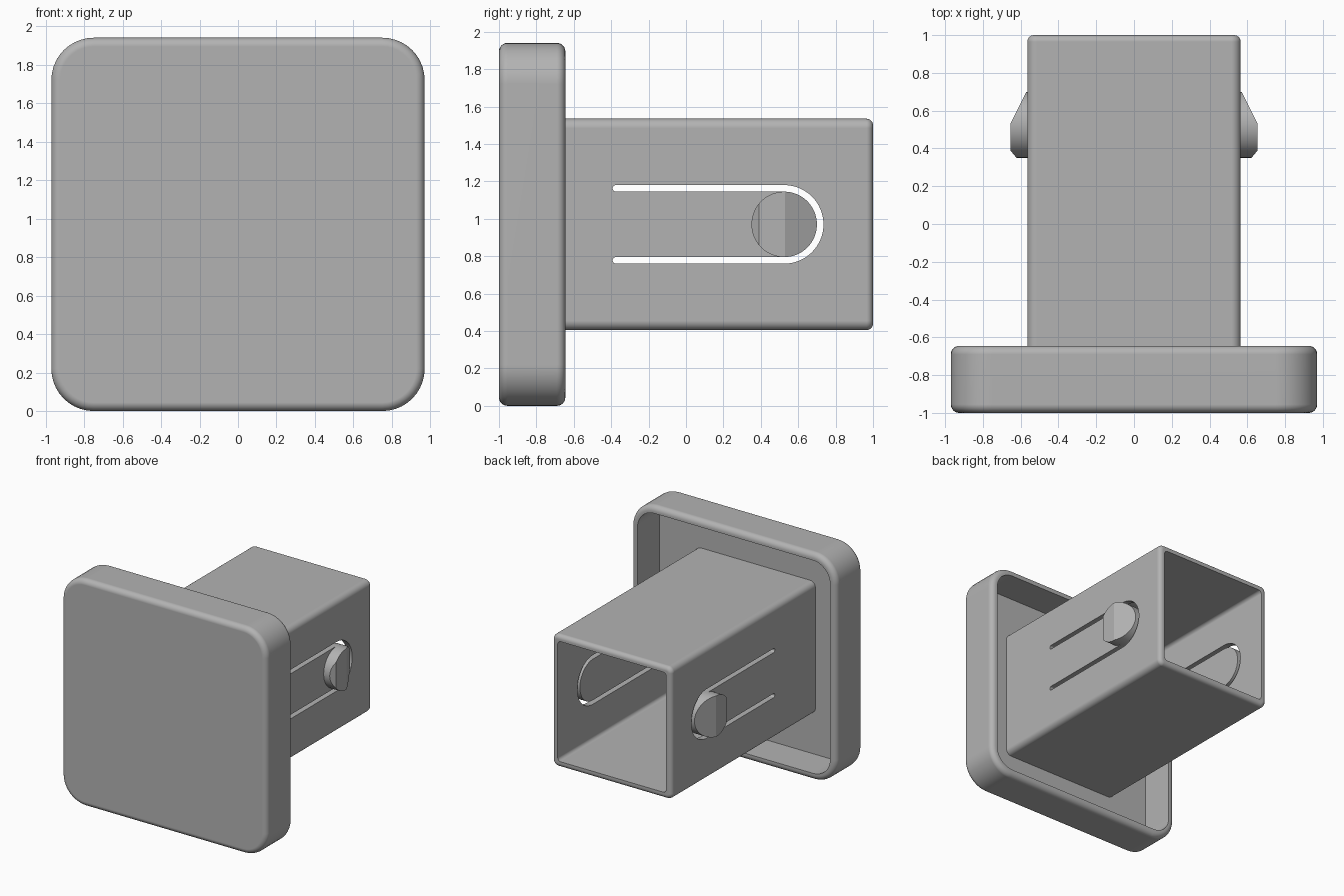
import bpy, bmesh
from math import pi, sin, cos
from mathutils import Vector

cube = bpy.data.objects.get("Cube")
if cube:
    bpy.data.objects.remove(cube, do_unlink=True)

MID = 0.97            # height of the centre axis
TAU = 2 * pi

grey = bpy.data.materials.new("plain grey")
grey.use_nodes = True
GREY = (0.45, 0.45, 0.45, 1)
grey.diffuse_color = GREY
grey.node_tree.nodes["Principled BSDF"].inputs["Base Color"].default_value = GREY


def make_object(name, bm):
    bmesh.ops.recalc_face_normals(bm, faces=bm.faces)
    mesh = bpy.data.meshes.new(name)
    bm.to_mesh(mesh)
    bm.free()
    mesh.materials.append(grey)
    obj = bpy.data.objects.new(name, mesh)
    bpy.context.collection.objects.link(obj)
    return obj


def activate(obj):
    bpy.ops.object.select_all(action='DESELECT')
    obj.select_set(True)
    bpy.context.view_layer.objects.active = obj


def smooth(obj):
    activate(obj)
    bpy.ops.object.shade_smooth_by_angle(angle=pi / 6)
    mod = obj.modifiers.new("even shading", 'WEIGHTED_NORMAL')
    mod.keep_sharp = True


def ring(bm, y, half, radius, steps=10):
    """Rounded square of vertices at depth y."""
    verts = []
    for corner in range(4):
        start = corner * pi / 2
        cx = (half - radius) * (1 if corner in (0, 3) else -1)
        cz = (half - radius) * (1 if corner in (0, 1) else -1)
        for i in range(steps + 1):
            a = start + i / steps * pi / 2
            verts.append(bm.verts.new((cx + radius * cos(a), y, MID + cz + radius * sin(a))))
    return verts


def bridge(bm, a, b):
    for i in range(len(a)):
        j = (i + 1) % len(a)
        bm.faces.new((a[i], a[j], b[j], b[i]))


def loft(bm, sections):
    rings = [ring(bm, *s) for s in sections]
    for a, b in zip(rings, rings[1:]):
        bridge(bm, a, b)
    return rings


def rounded_edge(y, half, radius, r, direction, steps=6):
    """Sections for a rounded outer edge ending at depth y (-1 front, 1 back)."""
    out = []
    for i in range(steps + 1):
        a = i / steps * pi / 2
        inset = r * (1 - cos(a))
        out.append((y - direction * r * (1 - sin(a)), half - inset, radius - inset))
    return out


# Hollow cover plate, open at the back
bm = bmesh.new()
sections = rounded_edge(-1, 0.97, 0.22, 0.045, -1)[::-1]
sections += rounded_edge(-0.645, 0.97, 0.22, 0.045, 1)
sections += [(-0.645, 0.91, 0.16), (-0.94, 0.91, 0.16)]
rings = loft(bm, sections)
bm.faces.new(rings[0])
bm.faces.new(rings[-1])
smooth(make_object("cover_plate", bm))

# Square tube with a rounded open end
bm = bmesh.new()
sections = [(-0.95, 0.565, 0.05)] + rounded_edge(1, 0.565, 0.05, 0.035, 1)
sections += [(1, 0.513, 0.03), (-0.95, 0.513, 0.03)]
rings = loft(bm, sections)
bridge(bm, rings[-1], rings[0])
tube = make_object("square_tube", bm)

# U-shaped slot that frees a spring tongue in both side walls
SLOT_Y, SLOT_END, R_OUT, R_IN = 0.525, -0.375, 0.21, 0.175
r_mid, r_end = (R_OUT + R_IN) / 2, (R_OUT - R_IN) / 2


def arc(cy, cz, r, a0, a1, n):
    return [(cy + r * cos(a0 + (a1 - a0) * i / n), cz + r * sin(a0 + (a1 - a0) * i / n))
            for i in range(n + 1)]


outline = arc(SLOT_Y, MID, R_OUT, -pi / 2, pi / 2, 32)
outline += arc(SLOT_END, MID + r_mid, r_end, pi / 2, 3 * pi / 2, 8)
outline += arc(SLOT_Y, MID, R_IN, pi / 2, -pi / 2, 32)
outline += arc(SLOT_END, MID - r_mid, r_end, pi / 2, 3 * pi / 2, 8)
bm = bmesh.new()
face = bm.faces.new([bm.verts.new((-0.8, y, z)) for y, z in outline])
grown = bmesh.ops.extrude_face_region(bm, geom=[face])["geom"]
bmesh.ops.translate(bm, vec=(1.6, 0, 0),
                    verts=[v for v in grown if isinstance(v, bmesh.types.BMVert)])
cutter = make_object("slot_cutter", bm)
cutter.hide_render = True

activate(tube)
cut = tube.modifiers.new("slots", 'BOOLEAN')
cut.operation = 'DIFFERENCE'
cut.solver = 'EXACT'
cut.object = cutter
bpy.ops.object.modifier_apply(modifier=cut.name)
bpy.data.objects.remove(cutter, do_unlink=True)
smooth(tube)

# Round catch buttons with a sloped leading side
bm = bmesh.new()
rim = [[bm.verts.new((x, SLOT_Y + R_IN * cos(TAU * i / 64), MID + R_IN * sin(TAU * i / 64)))
        for i in range(64)] for x in (0.53, 0.655)]
bridge(bm, *rim)
for loop in rim:
    bm.faces.new(loop)
for point, normal in (((0.655, 0.53, MID), (2, 1, 0)), ((0.655, 0.39, MID), (1.2, -1, 0))):
    geom = bm.verts[:] + bm.edges[:] + bm.faces[:]
    bmesh.ops.bisect_plane(bm, geom=geom, plane_co=point,
                           plane_no=Vector(normal).normalized(), clear_outer=True)
    bmesh.ops.holes_fill(bm, edges=[e for e in bm.edges if e.is_boundary], sides=0)
buttons = make_object("catch_buttons", bm)
buttons.modifiers.new("both sides", 'MIRROR').use_mirror_merge = False
activate(buttons)
bpy.ops.object.modifier_apply(modifier="both sides")
activate(buttons)
bpy.ops.object.shade_smooth_by_angle(angle=pi / 9)
